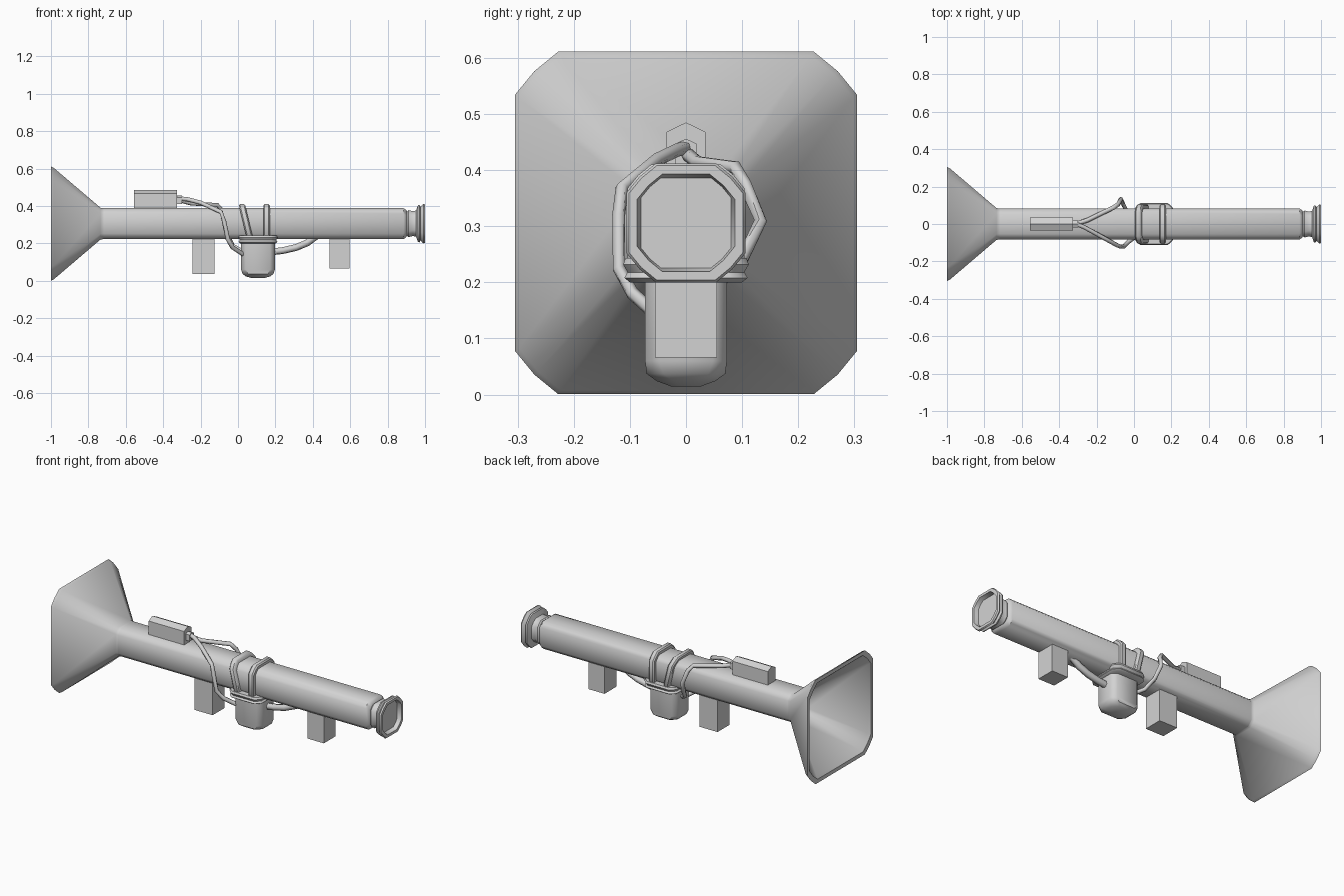
import bpy, bmesh, math
from mathutils import Vector

if "Cube" in bpy.data.objects:
    bpy.data.objects.remove(bpy.data.objects["Cube"])

grey = bpy.data.materials.new("light_grey")
grey.diffuse_color = (0.65, 0.65, 0.65, 1)
grey.use_nodes = True
grey.node_tree.nodes["Principled BSDF"].inputs["Base Color"].default_value = grey.diffuse_color
ZC = 0.306  # height of the tube axis


def finish(ob, smooth=None):
    ob.data.materials.append(grey)
    if smooth:
        bpy.ops.object.select_all(action='DESELECT')
        bpy.context.view_layer.objects.active = ob
        ob.select_set(True)
        bpy.ops.object.shade_smooth_by_angle(angle=math.radians(smooth))
    return ob


def ring(hu, hv, c):
    """Square section with three-point clipped corners."""
    k = 0.45 * c
    corner = [(hu, hv - c), (hu - k, hv - k), (hu - c, hv)]
    pts = []
    for su, sv in ((1, 1), (-1, 1), (-1, -1), (1, -1)):
        q = [(u * su, v * sv) for u, v in corner]
        pts += q if su * sv > 0 else q[::-1]
    return pts


def mesh_loft(name, sections, smooth=None, closed=False):
    """Skin a list of equal-length loops of 3D points."""
    bm = bmesh.new()
    loops = [[bm.verts.new(p) for p in s] for s in sections]
    pairs = list(zip(loops, loops[1:]))
    if closed:
        pairs.append((loops[-1], loops[0]))
    else:
        bm.faces.new(loops[0])
        bm.faces.new(loops[-1])
    for a, b in pairs:
        n = len(a)
        for i in range(n):
            j = (i + 1) % n
            bm.faces.new((a[i], a[j], b[j], b[i]))
    bmesh.ops.recalc_face_normals(bm, faces=bm.faces)
    me = bpy.data.meshes.new(name)
    bm.to_mesh(me)
    bm.free()
    ob = bpy.data.objects.new(name, me)
    bpy.context.collection.objects.link(ob)
    return finish(ob, smooth)


def along_x(name, stations, smooth=40, closed=False, shear=0):
    """Stations are (x, half size, corner clip)."""
    secs = [[(x + shear * v, u, ZC + v) for u, v in ring(h, h, c)]
            for x, h, c in stations]
    return mesh_loft(name, secs, smooth, closed)


def along_z(name, x0, stations, smooth=40):
    """Stations are (z, half x, half y, corner clip)."""
    secs = [[(x0 + u, v, z) for u, v in ring(hx, hy, c)]
            for z, hx, hy, c in stations]
    return mesh_loft(name, secs, smooth)


def box(name, x0, x1, hy, z0, z1):
    secs = [[(x, -hy, z0), (x, hy, z0), (x, hy, z1), (x, -hy, z1)] for x in (x0, x1)]
    return mesh_loft(name, secs)


def prism(name, x0, x1, hy, z0, zs, z1):
    """Box with a shallow ridged top."""
    secs = [[(x, -hy, z0), (x, hy, z0), (x, hy, zs), (x, 0, z1), (x, -hy, zs)]
            for x in (x0, x1)]
    return mesh_loft(name, secs)


def cable(name, pts, r):
    """Hexagonal tube following a bent path."""
    pts = [Vector(p) for p in pts]
    secs = []
    for i, p in enumerate(pts):
        t = (pts[min(i + 1, len(pts) - 1)] - pts[max(i - 1, 0)]).normalized()
        side = t.cross(Vector((0.3, 0.2, 1))).normalized()
        up = side.cross(t)
        secs.append([p + r * (math.cos(a) * side + math.sin(a) * up)
                     for a in (k * math.tau / 6 for k in range(6))])
    return mesh_loft(name, secs, 61)


# main tube, with its small shoulder at the muzzle
along_x("tube", [(-0.735, 0.083, 0.03), (0.885, 0.083, 0.03),
                 (0.9, 0.072, 0.028), (0.905, 0.06, 0.025)])

# hollow flared rear horn
along_x("rear_horn", [(-0.72, 0.083, 0.03), (-0.735, 0.085, 0.03),
                      (-0.985, 0.298, 0.075), (-1.0, 0.305, 0.077),
                      (-1.0, 0.283, 0.073), (-0.985, 0.27, 0.07),
                      (-0.74, 0.07, 0.027), (-0.725, 0.068, 0.027)])

# muzzle neck and flange with a shallow recess
along_x("muzzle", [(0.895, 0.058, 0.025), (0.912, 0.072, 0.03), (0.935, 0.066, 0.03),
                   (0.952, 0.07, 0.035), (0.962, 0.098, 0.045), (0.97, 0.1, 0.048),
                   (0.976, 0.09, 0.045), (0.985, 0.1, 0.05), (0.992, 0.106, 0.052),
                   (1.0, 0.102, 0.05), (1.0, 0.087, 0.045), (0.975, 0.08, 0.035)])

# grips
box("rear_grip", -0.243, -0.126, 0.055, 0.038, 0.24)
box("front_grip", 0.49, 0.595, 0.055, 0.066, 0.24)

# top control box and its cable socket
prism("control_box", -0.555, -0.325, 0.035, 0.38, 0.468, 0.485)
prism("cable_socket", -0.327, -0.3, 0.019, 0.41, 0.447, 0.456)

# canister under the tube, with its collar
CX = 0.107
along_z("canister", CX, [(0.23, 0.09, 0.073, 0.025), (0.06, 0.09, 0.073, 0.025),
                         (0.037, 0.083, 0.07, 0.03), (0.024, 0.065, 0.052, 0.03),
                         (0.014, 0.03, 0.025, 0.015)])
along_z("canister_collar", CX, [(0.2, 0.095, 0.1, 0.03), (0.208, 0.104, 0.11, 0.03),
                                (0.218, 0.098, 0.104, 0.03), (0.232, 0.104, 0.112, 0.03),
                                (0.243, 0.1, 0.108, 0.03)])

# straps round the tube, the rear one leaning back
for name, x, lean in (("front_strap", 0.153, 0.0), ("rear_strap", 0.045, -0.24)):
    w = 0.017
    along_x(name, [(x - w, 0.08, 0.028), (x - w, 0.098, 0.04), (x - 0.6 * w, 0.104, 0.042),
                   (x + 0.6 * w, 0.104, 0.042), (x + w, 0.098, 0.04), (x + w, 0.08, 0.028)],
            40, True, lean)

# cables from the socket round both sides to the canister
cable("front_cable", [(-0.31, 0, 0.44), (-0.27, -0.015, 0.436), (-0.2, -0.053, 0.418),
                      (-0.09, -0.114, 0.368), (-0.075, -0.12, 0.32), (-0.055, -0.12, 0.225),
                      (-0.03, -0.095, 0.18), (0.03, -0.05, 0.14)], 0.012)
cable("back_cable", [(-0.31, 0, 0.43), (-0.25, 0.02, 0.414), (-0.11, 0.088, 0.405),
                     (-0.085, 0.105, 0.375), (-0.07, 0.133, 0.31), (-0.055, 0.1, 0.24),
                     (-0.03, 0.05, 0.19), (0.03, 0, 0.155)], 0.012)

# feed hose from the canister up into the tube
cable("feed_hose", [(0.18, 0, 0.155), (0.24, 0, 0.162), (0.31, 0, 0.178),
                    (0.37, 0, 0.203), (0.42, 0, 0.24)], 0.019)
